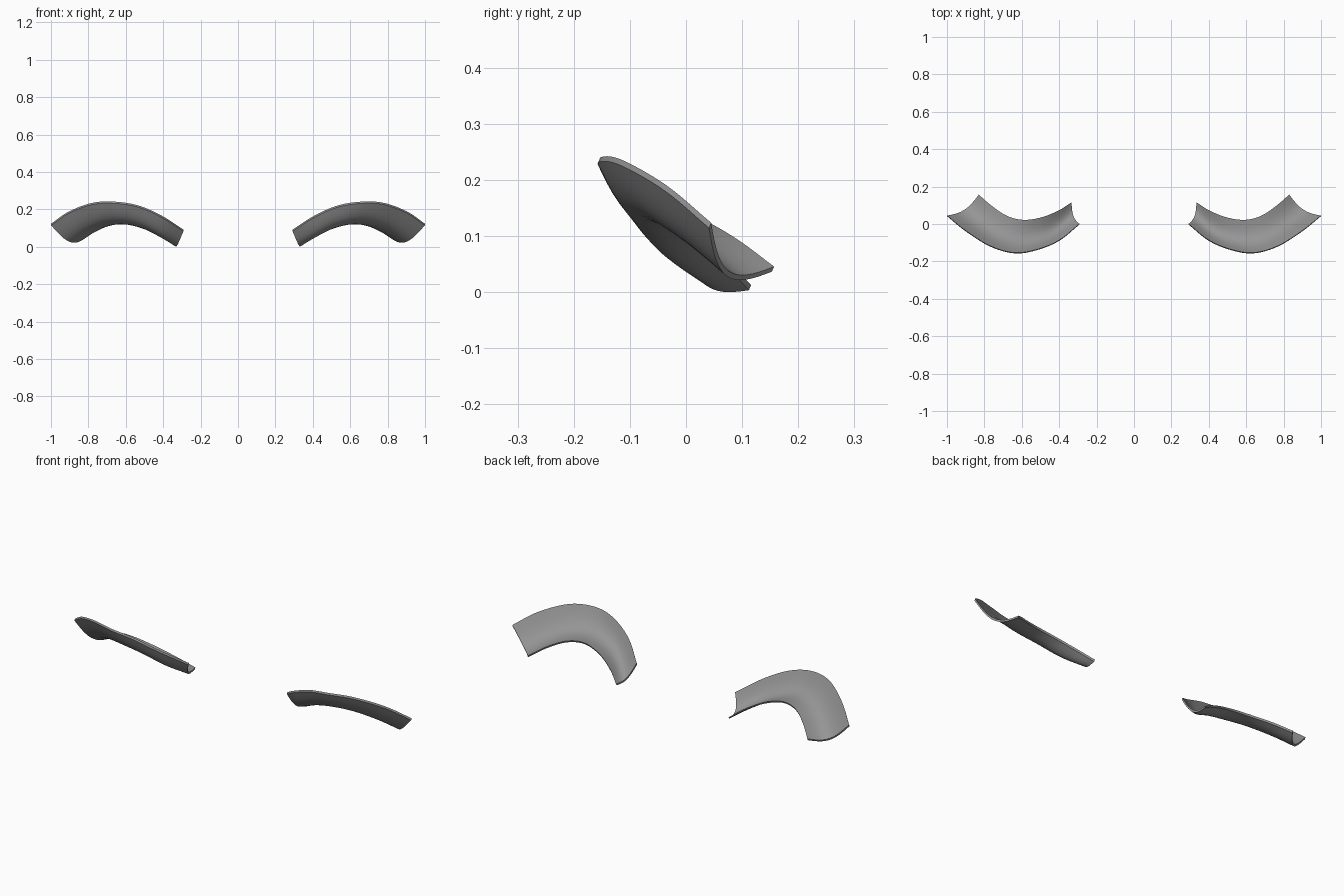
import bpy, bmesh, math
from mathutils import Vector

if "Cube" in bpy.data.objects:
    bpy.data.objects.remove(bpy.data.objects["Cube"])

# Matching control points along the long rim and the short rim, and trough depth
OUTER = [(.292, -.001, .087), (.40, -.088, .157), (.52, -.138, .212), (.64, -.155, .235),
         (.77, -.118, .232), (.90, -.037, .186), (.999, .043, .119)]
INNER = [(.334, .114, .008), (.40, .072, .055), (.49, .035, .100), (.59, .020, .125),
         (.68, .042, .118), (.76, .095, .086), (.83, .155, .041)]
DEPTH = [.65, .84, .83, .8, .83, .92, .95]
WALL = Vector((0, .002, .0045))     # half the shell thickness
STEPS, SIDES = 36, 14


def spline(pts, t):
    """Catmull-Rom through the points, t in 0..1"""
    n = len(pts) - 1
    i = min(int(t * n), n - 1)
    u = t * n - i
    p1, p2 = pts[i], pts[i + 1]
    p0 = pts[i - 1] if i > 0 else p1 * 2 - p2
    p3 = pts[i + 2] if i + 2 <= n else p2 * 2 - p1
    return (p1 * 2 + (p2 - p0) * u + (p0 * 2 - p1 * 5 + p2 * 4 - p3) * u**2
            + (p1 * 3 - p0 - p2 * 3 + p3) * u**3) * .5


outer = [Vector(p) for p in OUTER]
inner = [Vector(p) for p in INNER]

# Curved trough-shaped band
bm = bmesh.new()
rows = []
for i in range(STEPS + 1):
    t = i / STEPS
    a, b = spline(outer, t), spline(inner, t)
    sag = Vector((.016 - .026 * t, -.025, -.05)) * spline(DEPTH, t)
    rows.append([bm.verts.new(a.lerp(b, j / SIDES) + sag * math.sin(math.pi * j / SIDES) + WALL)
                 for j in range(SIDES + 1)])
for r, q in zip(rows, rows[1:]):
    for j in range(SIDES):
        bm.faces.new((r[j], r[j + 1], q[j + 1], q[j]))

# Underside and rim walls: extrude the sheet downwards, keeping the top
res = bmesh.ops.extrude_face_region(bm, geom=bm.faces[:], use_keep_orig=True)
low = [g for g in res["geom"] if isinstance(g, bmesh.types.BMVert)]
bmesh.ops.translate(bm, verts=low, vec=WALL * -2)
bmesh.ops.recalc_face_normals(bm, faces=bm.faces)
mesh = bpy.data.meshes.new("curved_bands")
bm.to_mesh(mesh)
bm.free()
band = bpy.data.objects.new("curved_bands", mesh)
bpy.context.collection.objects.link(band)

# Dark grey finish
grey = bpy.data.materials.new("dark_grey")
grey.diffuse_color = (.3, .3, .3, 1)
grey.use_nodes = True
grey.node_tree.nodes["Principled BSDF"].inputs["Base Color"].default_value = grey.diffuse_color
mesh.materials.append(grey)

# Mirrored twin
bpy.context.view_layer.objects.active = band
band.select_set(True)
mirror = band.modifiers.new("mirror", 'MIRROR')
mirror.use_axis[0] = True
mirror.use_mirror_merge = False
bpy.ops.object.modifier_apply(modifier="mirror")
bpy.ops.object.shade_smooth_by_angle(angle=math.radians(40))
